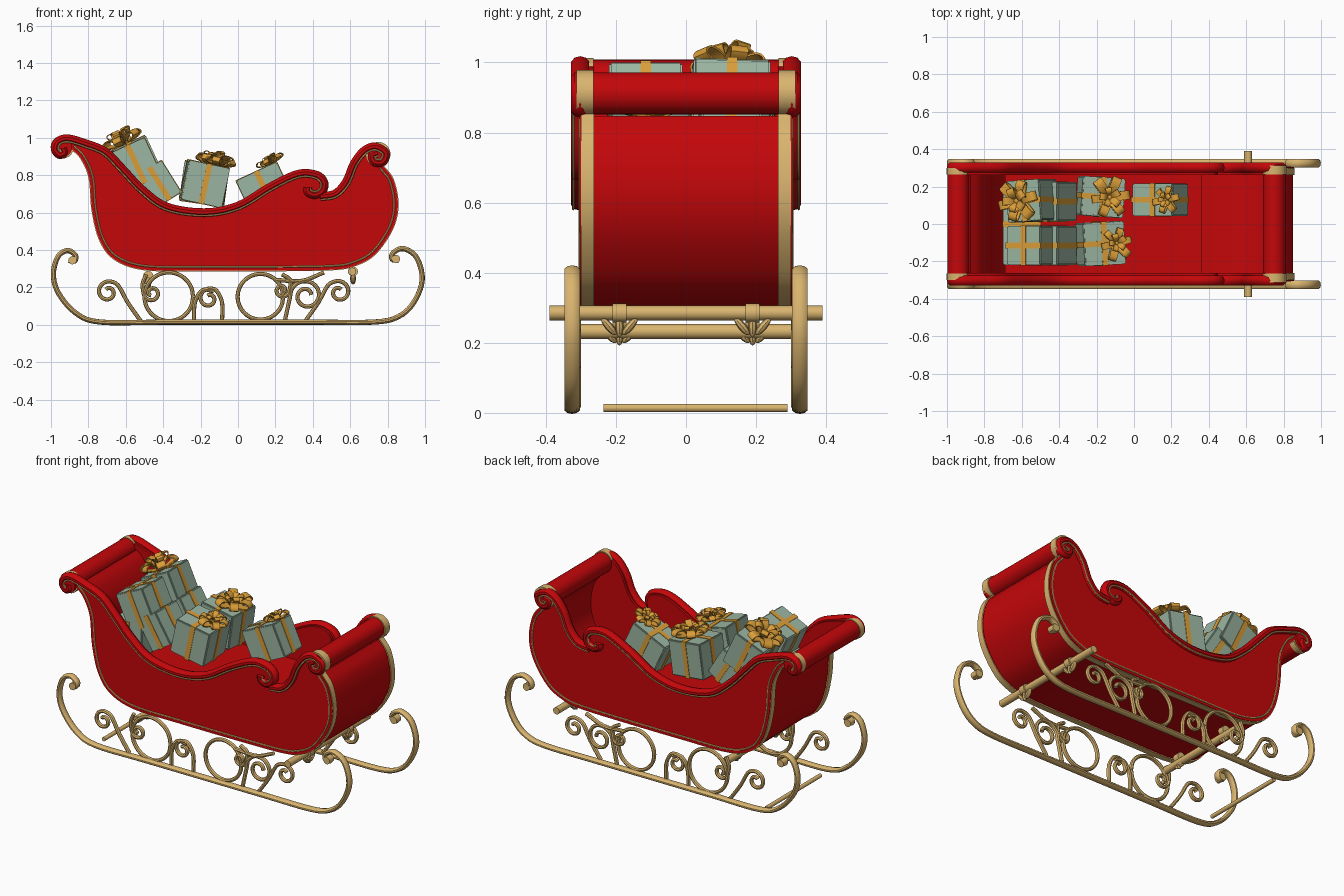
import bpy, bmesh, math, random
from mathutils import Matrix, Vector

random.seed(4)
cube = bpy.data.objects.get("Cube")
if cube:
    bpy.data.objects.remove(cube, do_unlink=True)


def material(name, rgb):
    m = bpy.data.materials.new(name)
    m.use_nodes = True
    m.diffuse_color = (*rgb, 1)
    bsdf = m.node_tree.nodes["Principled BSDF"]
    bsdf.inputs["Base Color"].default_value = (*rgb, 1)
    bsdf.inputs["Roughness"].default_value = 0.6
    return m


RED = material("sleigh red", (0.55, 0.002, 0.003))
GOLD = material("pale gold", (0.70, 0.46, 0.16))
GREEN = material("gift green", (0.33, 0.47, 0.36))
RIBBON = material("ribbon orange", (0.70, 0.34, 0.04))


def finish(bm, name, mats, matrix=None, angle=40):
    bmesh.ops.recalc_face_normals(bm, faces=bm.faces)
    me = bpy.data.meshes.new(name)
    bm.to_mesh(me)
    bm.free()
    for m in mats:
        me.materials.append(m)
    me.shade_smooth()
    me.set_sharp_from_angle(angle=math.radians(angle))
    ob = bpy.data.objects.new(name, me)
    bpy.context.collection.objects.link(ob)
    if matrix:
        ob.matrix_world = matrix


def smooth_path(pts, steps=5):
    """Catmull-Rom spline through (x, z) points."""
    p = [Vector(q) for q in pts]
    p = [2 * p[0] - p[1]] + p + [2 * p[-1] - p[-2]]
    out = []
    for a, b, c, d in zip(p, p[1:], p[2:], p[3:]):
        for i in range(steps):
            t = i / steps
            out.append(0.5 * (2 * b + (c - a) * t + (2 * a - 5 * b + 4 * c - d) * t * t
                              + (3 * b - a - 3 * c + d) * t ** 3))
    return out + [p[-2]]


def normals(path):
    out = []
    for i in range(len(path)):
        t = (path[min(i + 1, len(path) - 1)] - path[max(i - 1, 0)]).normalized()
        out.append(Vector((-t.y, t.x)))
    return out


def offset(path, d):
    return [p + n * d for p, n in zip(path, normals(path))]


def oval(n, y, count=10):
    return [(n * math.cos(k * math.tau / count), y * math.sin(k * math.tau / count))
            for k in range(count)]


def strip(n, y):
    return [(-n, -y), (n, -y), (n, y), (-n, y)]


def sweep(bm, path, section, y=0.0, matrix=Matrix()):
    """Sweep a section (normal, y) along a path in the xz plane."""
    rings = []
    for p, n in zip(path, normals(path)):
        rings.append([bm.verts.new(matrix @ Vector((p.x + n.x * a, y + b, p.y + n.y * a)))
                      for a, b in section])
    k = len(section)
    for r, s in zip(rings, rings[1:]):
        for i in range(k):
            bm.faces.new((r[i], r[(i + 1) % k], s[(i + 1) % k], s[i]))
    bm.faces.new(rings[0])
    bm.faces.new(rings[-1])


def box(bm, size, center=(0, 0, 0), mat=0):
    m = Matrix.Translation(center) @ Matrix.Diagonal((*size, 1))
    for v in bmesh.ops.create_cube(bm, size=1, matrix=m)["verts"]:
        for f in v.link_faces:
            f.material_index = mat


def bar(bm, x, z, r, y0, y1, sides=20):
    m = Matrix.Translation((x, (y0 + y1) / 2, z)) @ Matrix.Rotation(math.pi / 2, 4, 'X')
    bmesh.ops.create_cone(bm, cap_ends=True, segments=sides, radius1=r, radius2=r,
                          depth=abs(y1 - y0), matrix=m)


def spiral(cx, cz, r, start, turns, shrink=0.3, n=14):
    out = []
    for i in range(n + 1):
        t = i / n
        a = math.radians(start + 360 * turns * t)
        rr = r * (1 - (1 - shrink) * t)
        out.append((cx + rr * math.cos(a), cz + rr * math.sin(a)))
    return out


# Side outlines
hull = smooth_path([(-.89, .94), (-.84, .89), (-.795, .785), (-.78, .615), (-.74, .455),
                    (-.66, .35), (-.5, .295), (-.2, .29), (.2, .29), (.5, .295), (.62, .315),
                    (.73, .375), (.825, .51), (.855, .64), (.83, .775), (.775, .85)])
arm_pts = [(-.82, .97), (-.71, .925), (-.62, .835), (-.51, .72), (-.38, .63), (-.18, .6),
           (.0, .635), (.17, .735), (.32, .805), (.42, .8)]
arm_rail = smooth_path([(-.935, .945), (-.93, .92), (-.955, .91), (-.978, .94), (-.962, .98),
                        (-.91, .995)] + arm_pts
                       + [(.46, .76), (.45, .715), (.41, .695), (.375, .71), (.372, .735)])
dash_pts = [(.44, .685), (.52, .7), (.58, .765), (.62, .86), (.675, .93), (.735, .952)]
dash_rail = smooth_path(dash_pts + [(.79, .92), (.775, .872), (.73, .87), (.715, .905),
                                    (.745, .92)])
panel_top = smooth_path([(-.9, .99)] + arm_pts + [(.45, .76)]) + smooth_path(dash_pts)
scrolls = [(-.94, .95, .058), (.75, .912, .06)]

# Sleigh sides with rails and gold trim
for side, label in ((-1, "right"), (1, "left")):
    bm = bmesh.new()
    loop = hull + panel_top[::-1]
    face = bm.faces.new([bm.verts.new((p.x, side * .262, p.y)) for p in loop])
    ext = bmesh.ops.extrude_face_region(bm, geom=[face])["geom"]
    for v in ext:
        if isinstance(v, bmesh.types.BMVert):
            v.co.y = side * .304
    bmesh.ops.triangulate(bm, faces=[f for f in bm.faces if len(f.verts) > 4])
    finish(bm, label + "_side_panel", [RED])

    bm = bmesh.new()
    for path in (arm_rail, dash_rail):
        sweep(bm, path, oval(.023, .027), side * .302)
    for x, z, r in scrolls:
        bar(bm, x, z, r - .005, side * .25, side * .318)
    finish(bm, label + "_top_rails", [RED])

    bm = bmesh.new()
    sweep(bm, offset(hull, -.001), strip(.003, .019), side * .281)
    sweep(bm, offset(hull, .02), oval(.005, .004, 6), side * .304)
    for path in (arm_rail, dash_rail):
        sweep(bm, offset(path, -.017), oval(.005, .004, 6), side * .322)
    x, z, r = scrolls[1]
    bar(bm, x, z, r + .006, side * .264, side * .312)
    x, z, r = scrolls[0]
    bar(bm, x, z, r + .004, side * .264, side * .3)
    finish(bm, label + "_gold_trim", [GOLD])

# Curved end walls and floor, rolled tops
bm = bmesh.new()
sweep(bm, offset(hull, .014), strip(.01, .268))
for x, z, r in scrolls:
    bar(bm, x, z, r, -.268, .268, 28)
finish(bm, "curved_shell", [RED])
bm = bmesh.new()
box(bm, (1.05, .53, .05), (-.165, 0, .545))
box(bm, (.03, .53, .25), (.345, 0, .425))
finish(bm, "seat_deck", [RED])

# Runners and scrollwork
runner = smooth_path([(-.905, .345), (-.875, .34), (-.868, .37), (-.91, .397), (-.962, .365),
                      (-.987, .27), (-.96, .17), (-.87, .065), (-.74, .015), (-.4, .014),
                      (0, .014), (.4, .014), (.73, .015), (.86, .045), (.94, .12), (.985, .24),
                      (.955, .36), (.885, .407), (.83, .385), (.825, .35), (.86, .345)])
curls = [([(-.52, .02), (-.59, .12), (-.64, .21)], (-.695, .175, .058, 75, 1.15)),
         ([(-.49, .27), (-.51, .22)], (-.46, .17, .045, 180, 1.2)),
         ([(-.085, .02), (-.085, .12)], (-.155, .14, .058, 45, 1.2)),
         ([(.235, .27), (.28, .24)], (.235, .185, .04, 0, -1.2)),
         ([(.25, .02)], (.365, .155, .09, 190, -1.5)),
         ([(.36, .02), (.43, .12), (.48, .21)], (.54, .175, .06, 105, -1.15))]
for side, label in ((-1, "right"), (1, "left")):
    bm = bmesh.new()
    sweep(bm, runner, oval(.014, .023), side * .325)
    for x, z in ((-.885, .345), (.845, .352)):
        bar(bm, x, z, .022, side * .303, side * .347, 16)
    finish(bm, label + "_runner", [GOLD])
    bm = bmesh.new()
    tube = oval(.011, .013, 8)
    for cx, r in ((-.37, .13), (.12, .122)):
        sweep(bm, smooth_path(spiral(cx, .15, r, 0, 1, 1, 16), 3), tube, side * .312)
    for tail, sp in curls:
        sweep(bm, smooth_path(tail + spiral(*sp), 3), tube, side * .312)
    for pts in ([(-.235, .02), (-.23, .12), (-.19, .185), (-.13, .18)],
                [(.2, .24), (.34, .235), (.46, .28)]):
        sweep(bm, smooth_path(pts), tube, side * .312)
    finish(bm, label + "_scrollwork", [GOLD])

# Cross bars with small leaf brackets
bm = bmesh.new()
bar(bm, .61, .285, .021, -.39, .39)
bar(bm, -.48, .232, .021, -.3, .3)
bar(bm, -.75, .014, .012, -.235, .29)
finish(bm, "cross_bars", [GOLD])
bm = bmesh.new()
for x, z in ((.615, .285), (-.48, .262)):
    for y in (-.19, .19):
        bar(bm, x, z, .027, y - .02, y + .02, 12)
        for k in (-1, 0, 1):
            m = (Matrix.Translation((x, y + k * .03, z - .038))
                 @ Matrix.Rotation(-k * .7, 4, 'X') @ Matrix.Diagonal((.016, .012, .032, 1)))
            bmesh.ops.create_uvsphere(bm, u_segments=8, v_segments=6, radius=1, matrix=m)
finish(bm, "leaf_brackets", [GOLD])


# Gifts: box, crossing ribbon bands, looped bow
def gift(name, center, size, tilt, turn=0, bow=0, shift=0):
    place = (Matrix.Translation(center) @ Matrix.Rotation(math.radians(tilt), 4, 'Y')
             @ Matrix.Rotation(math.radians(turn), 4, 'Z'))
    sx, sy, sz = size
    bm = bmesh.new()
    box(bm, size)
    bmesh.ops.bevel(bm, geom=bm.edges[:], offset=.006, segments=2, affect='EDGES')
    box(bm, (sx + .006, .03, sz + .006), mat=1)
    box(bm, (.03, sy + .006, sz + .006), mat=1)
    finish(bm, name + "_box", [GREEN, RIBBON], place)
    if not bow:
        return
    bm = bmesh.new()
    loop = smooth_path([(0, 0), (.05, .04), (.095, .048), (.112, .024), (.07, .006), (0, 0)], 4)
    for count, lift, scale, start in ((6, 0, 1, .2), (5, .6, .75, .6)):
        for k in range(count):
            m = (Matrix.Rotation(start + k * math.tau / count, 4, 'Z')
                 @ Matrix.Rotation(-lift, 4, 'Y')
                 @ Matrix.Scale(scale * random.uniform(.85, 1.08), 4))
            sweep(bm, loop, strip(.003, .025), 0, m)
    bmesh.ops.create_uvsphere(bm, u_segments=10, v_segments=8, radius=.022,
                              matrix=Matrix.Translation((0, 0, .025)))
    top = Matrix.Translation((shift, 0, sz / 2 + .003)) @ Matrix.Scale(bow, 4)
    finish(bm, name + "_bow", [RIBBON], place @ top)


gift("back_left_gift", (-.545, .125, .87), (.2, .22, .22), -25, 4, 1.1, -.02)
gift("back_right_gift", (-.545, -.115, .86), (.2, .21, .22), -25)
gift("middle_left_gift", (-.42, .12, .755), (.15, .21, .2), -32)
gift("middle_right_gift", (-.42, -.115, .755), (.15, .21, .2), -32)
gift("lower_back_gift", (-.6, 0, .67), (.2, .44, .2), 0)
gift("front_right_gift", (-.18, -.105, .755), (.225, .23, .215), 12, 3, .8, .06)
gift("front_left_gift", (-.18, .145, .755), (.23, .21, .215), 8, -4, .95, .03)
gift("small_gift", (.14, .13, .73), (.24, .175, .2), -25, 0, .65, .09)
